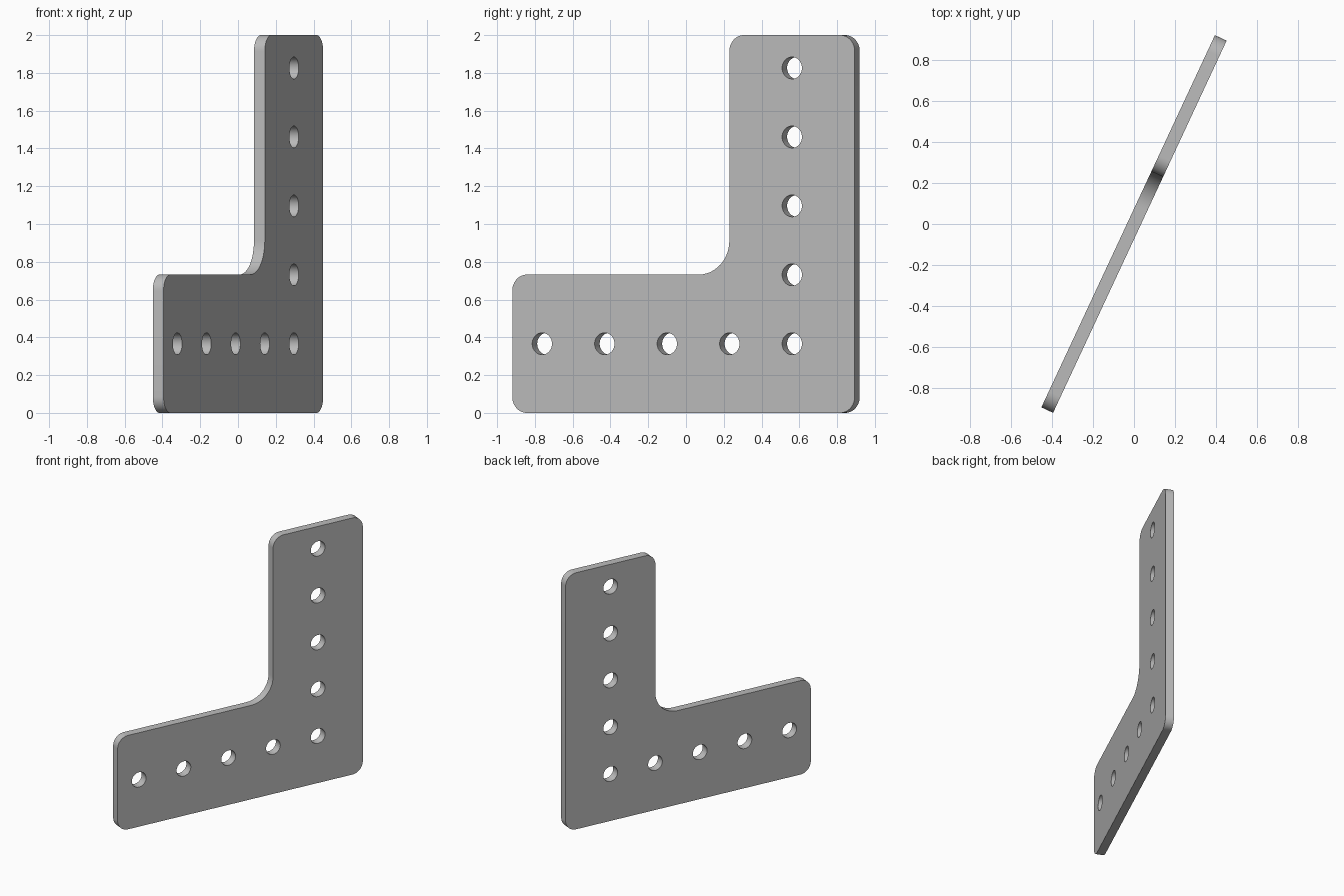
import bpy
import bmesh
from math import cos, sin, pi, radians
from mathutils import Vector

if "Cube" in bpy.data.objects:
    bpy.data.objects.remove(bpy.data.objects["Cube"])

THICK, ARM, PITCH, HOLE_R = 0.063, 0.732, 0.365, 0.058
OUTER_R, INNER_R = 0.085, 0.18


def rounded(corners, steps=12):
    """Replace each right-angled corner (x, y, radius) by an arc."""
    points = []
    for i, (x, y, r) in enumerate(corners):
        p = Vector((x, y))
        before = (Vector(corners[i - 1][:2]) - p).normalized()
        after = (Vector(corners[(i + 1) % len(corners)][:2]) - p).normalized()
        centre = p + (before + after) * r
        for k in range(steps + 1):
            a = k / steps * pi / 2
            points.append(centre - after * r * cos(a) - before * r * sin(a))
    return points


def circle(cx, cy, r, n=40):
    return [Vector((cx + r * cos(2 * pi * k / n), cy + r * sin(2 * pi * k / n)))
            for k in range(n)]


def add_loop(curve, points):
    spline = curve.splines.new('POLY')
    spline.points.add(len(points) - 1)
    for target, p in zip(spline.points, points):
        target.co = (p.x, p.y, 0, 1)
    spline.use_cyclic_u = True


# L-shaped outline with rounded corners and a wide inner fillet
outline = rounded([(-1, 0, OUTER_R), (1, 0, OUTER_R), (1, 2, OUTER_R),
                   (1 - ARM, 2, OUTER_R), (1 - ARM, ARM, INNER_R),
                   (-1, ARM, OUTER_R)])

# Bolt holes along both arms, sharing the one in the corner
corner_x, corner_y = 1 - ARM / 2, ARM / 2
holes = [(corner_x - PITCH * i, corner_y) for i in range(5)]
holes += [(corner_x, corner_y + PITCH * i) for i in range(1, 5)]

curve = bpy.data.curves.new("corner_plate", 'CURVE')
curve.dimensions = '2D'
curve.fill_mode = 'BOTH'
curve.extrude = THICK / 2
add_loop(curve, outline)
for x, y in holes:
    add_loop(curve, circle(x, y, HOLE_R))

# Stand the plate upright and turn it
plate = bpy.data.objects.new("corner_plate", curve)
bpy.context.collection.objects.link(plate)
plate.rotation_euler = (radians(90), 0, radians(65))

bpy.ops.object.select_all(action='DESELECT')
plate.select_set(True)
bpy.context.view_layer.objects.active = plate
bpy.ops.object.convert(target='MESH')
plate = bpy.context.view_layer.objects.active

# Weld faces and rims into one solid
bm = bmesh.new()
bm.from_mesh(plate.data)
bmesh.ops.remove_doubles(bm, verts=bm.verts, dist=0.0005)
bmesh.ops.recalc_face_normals(bm, faces=bm.faces)
bm.to_mesh(plate.data)
bm.free()
bpy.ops.object.shade_smooth_by_angle(angle=radians(30))

# Plain grey metal
grey = bpy.data.materials.new("grey_metal")
grey.use_nodes = True
colour = (0.5, 0.5, 0.5, 1)
grey.diffuse_color = colour
grey.node_tree.nodes["Principled BSDF"].inputs["Base Color"].default_value = colour
plate.data.materials.clear()
plate.data.materials.append(grey)
